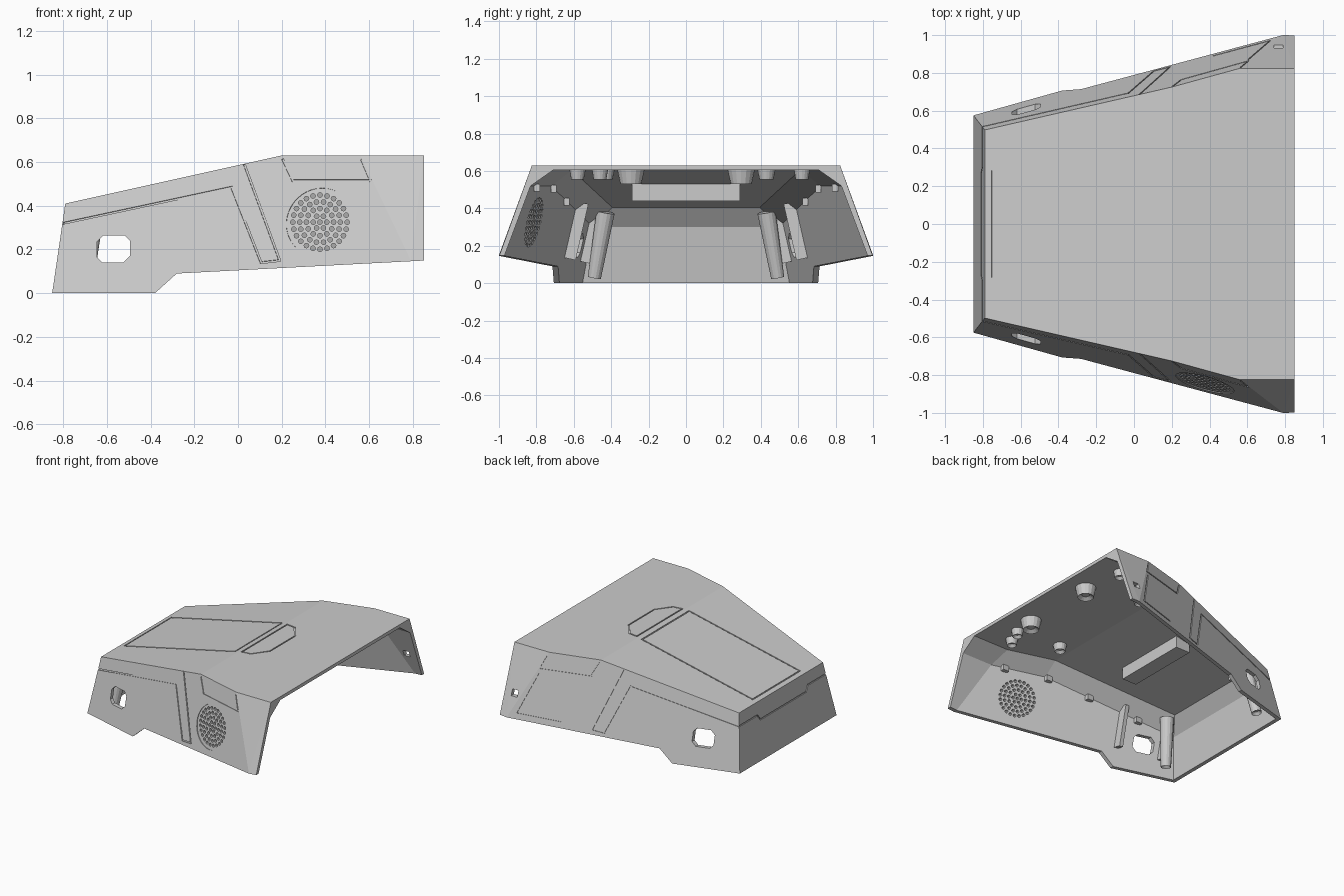
import bpy, bmesh, math
from mathutils import Vector, Matrix

if "Cube" in bpy.data.objects:
    bpy.data.objects.remove(bpy.data.objects["Cube"])

grey = bpy.data.materials.new("light grey plastic")
grey.diffuse_color = (0.6, 0.6, 0.6, 1)
grey.use_nodes = True
grey.node_tree.nodes["Principled BSDF"].inputs["Base Color"].default_value = grey.diffuse_color


def make(name, bm):
    bmesh.ops.recalc_face_normals(bm, faces=bm.faces[:])
    me = bpy.data.meshes.new(name)
    bm.to_mesh(me)
    bm.free()
    me.materials.append(grey)
    ob = bpy.data.objects.new(name, me)
    bpy.context.scene.collection.objects.link(ob)
    return ob


def hull(name, pts):
    """Convex solid from half of its points, mirrored in y."""
    bm = bmesh.new()
    for x, y, z in pts:
        for s in (1, -1):
            bm.verts.new((x, s * y, z))
    bmesh.ops.convex_hull(bm, input=bm.verts[:])
    bmesh.ops.delete(bm, geom=[v for v in bm.verts if not v.link_faces], context='VERTS')
    bmesh.ops.dissolve_limit(bm, angle_limit=0.03, verts=bm.verts[:], edges=bm.edges[:])
    return make(name, bm)


def prism(bm, profile, y0, y1):
    a = [bm.verts.new((x, y0, z)) for x, z in profile]
    b = [bm.verts.new((x, y1, z)) for x, z in profile]
    bm.faces.new(a)
    bm.faces.new(b[::-1])
    for i in range(len(a)):
        j = (i + 1) % len(a)
        bm.faces.new((a[j], a[i], b[i], b[j]))


def bar(bm, p, q, n, w, d, extend=0.0):
    """Box from p to q, w wide and d deep along n."""
    p, q, n = Vector(p), Vector(q), Vector(n)
    t = (q - p).normalized()
    s = n.cross(t).normalized()
    n = t.cross(s)
    m = Matrix((t, s, n)).transposed().to_4x4()
    m.translation = (p + q) / 2
    size = Matrix.Diagonal(((q - p).length + extend, w, d, 1))
    bmesh.ops.create_cube(bm, size=1, matrix=m @ size)


def cone(bm, p, q, r1, r2, sides):
    p, q = Vector(p), Vector(q)
    rot = (q - p).to_track_quat('Z', 'Y').to_matrix().to_4x4()
    return bmesh.ops.create_cone(bm, cap_ends=True, segments=sides, radius1=r1, radius2=r2,
                                 depth=(q - p).length,
                                 matrix=Matrix.Translation((p + q) / 2) @ rot)['verts']


def cut(ob, cutter):
    cutter.hide_render = True
    mod = ob.modifiers.new("cut", 'BOOLEAN')
    mod.operation = 'DIFFERENCE'
    mod.solver = 'EXACT'
    mod.use_self = True
    mod.object = cutter
    bpy.context.view_layer.update()
    dg = bpy.context.evaluated_depsgraph_get()
    me = bpy.data.meshes.new_from_object(ob.evaluated_get(dg))
    ob.modifiers.clear()
    if len(me.polygons):
        ob.data = me
    bpy.data.objects.remove(cutter)


def side(x, z):
    return 0.575 + 0.28 * (x + 0.85) - 0.2287 * z


def top(x):
    return min(0.63, 0.41 + 0.2222 * (x + 0.79))


# shell: tapered outer hull, stepped lower edge, hollow inside open below and behind
shell = hull("shell", [(-0.85, 0.575, 0), (-0.79, 0.498, 0.41), (0.2, 0.725, 0.63),
                       (0.56, 0.824, 0.63), (0.85, 0.824, 0.63), (0.79, 1.0, 0.15),
                       (0.85, 1.051, 0)])
bm = bmesh.new()
prism(bm, [(-0.38, -0.2), (-0.38, 0), (-0.28, 0.09), (0.9, 0.152), (0.9, -0.2)], -1.3, 1.3)
cut(shell, make("lower_cutter", bm))
cut(shell, hull("hollow_cutter", [
    (-0.835, side(-0.835, -0.1) - 0.03, -0.1), (-0.776, side(-0.776, 0.3) - 0.03, 0.3),
    (-0.70, 0.394, 0.405), (0.2, side(0.2, 0.52) - 0.03, 0.52), (0.596, 0.831, 0.52),
    (0.95, 0.831, 0.52), (0.2, 0.61, 0.605), (0.55, 0.71, 0.605), (0.95, 0.71, 0.605),
    (0.92, 1.0635, -0.1), (0.95, 1.0635, -0.1)]))

# window through both sides and a small slot on one side
bm = bmesh.new()
prism(bm, [(-0.62, 0.14), (-0.525, 0.14), (-0.495, 0.17), (-0.495, 0.24), (-0.52, 0.265),
           (-0.615, 0.265), (-0.645, 0.235), (-0.645, 0.165)], -1.2, 1.2)
prism(bm, [(0.74, 0.29), (0.79, 0.29), (0.79, 0.335), (0.74, 0.335)], 0.8, 1.2)
cut(shell, make("window_cutter", bm))

# speaker: shallow round recess, then rings of through holes
cx, cz = 0.375, 0.325
centre = Vector((cx, -side(cx, cz), cz))
out = Vector((-0.28, -1, 0.2287)).normalized()
bm = bmesh.new()
cone(bm, centre - out * 0.005, centre + out * 0.05, 0.16, 0.16, 40)
cut(shell, make("speaker_recess_cutter", bm))
bm = bmesh.new()
for ring in range(5):
    for k in range(max(1, 6 * ring)):
        a = math.tau * k / max(1, 6 * ring)
        x, z = cx + 0.031 * ring * math.cos(a), cz + 0.031 * ring * math.sin(a)
        y = -side(x, z)
        cone(bm, (x, y - 0.05, z), (x, y + 0.1, z), 0.011, 0.011, 8)
cut(shell, make("speaker_hole_cutter", bm))

# panel grooves
bm = bmesh.new()
W, D = 0.009, 0.014


def groove(points, normal):
    for p, q in zip(points, points[1:]):
        bar(bm, p, q, normal, W, D, W)


lines = [[(-0.80, 0.32), (-0.03, 0.485), (0.105, 0.14), (0.19, 0.15), (0.03, 0.585)],
         [(0.205, 0.61), (0.25, 0.515), (0.605, 0.515), (0.565, 0.61)]]
extra = [[(0.605, 0.48), (0.72, 0.19), (0.42, 0.175)]]
for s in (1, -1):
    for line in lines + (extra if s > 0 else []):
        groove([(x, s * side(x, z), z) for x, z in line], (-0.28, s, 0.2287))
# seam across the nose, stepping down in the middle
seam = [(0.515, 0.32), (0.30, 0.32), (0.27, 0.28), (-0.27, 0.28), (-0.30, 0.32), (-0.515, 0.32)]
groove([(-0.85 + 0.1463 * z, y, z) for y, z in seam], (-1, 0, 0.1463))
# panels on the top
panel = [(-0.75, -0.28), (0.17, -0.28), (0.17, 0.28), (-0.75, 0.28), (-0.75, -0.28)]
groove([(x, y, top(x)) for x, y in panel], (-0.2222, 0, 1))
hatch = [(0.22, -0.27), (0.29, -0.26), (0.37, -0.15), (0.37, 0.15), (0.29, 0.26),
         (0.22, 0.27), (0.22, -0.27)]
groove([(x, y, 0.63) for x, y in hatch], (0, 0, 1))
cut(shell, make("groove_cutter", bm))


# screw bosses hanging under the top, with a dimple in each end
def boss(bm, p, q, r1, r2):
    verts = cone(bm, p, q, r1, r2, 16)
    caps = {f for v in verts for f in v.link_faces if len(f.verts) == 16}
    end = min(caps, key=lambda f: f.calc_center_median().z)
    bmesh.ops.inset_individual(bm, faces=[end], thickness=min(r1, r2) * 0.5, depth=0)
    bmesh.ops.translate(bm, verts=end.verts[:], vec=(Vector(p) - Vector(q)).normalized() * 0.02)


bm = bmesh.new()
for x, y, r, z in [(0.685, 0.295, 0.075, 0.53), (0.685, -0.295, 0.075, 0.53),
                   (0.31, -0.43, 0.05, 0.555), (0.31, 0.43, 0.05, 0.555),
                   (0.62, -0.58, 0.045, 0.555), (0.67, -0.46, 0.045, 0.555),
                   (0.65, 0.62, 0.045, 0.555)]:
    boss(bm, (x, y, 0.615), (x, y, z), r, r * 0.75)
make("ceiling_bosses", bm)

# corner screw posts in the nose
bm = bmesh.new()
for s in (1, -1):
    boss(bm, (-0.66, s * 0.43, 0.38), (-0.70, s * 0.49, 0.03), 0.05, 0.036)
make("corner_posts", bm)

# ribs beside the windows
bm = bmesh.new()
for s in (1, -1):
    for x, z0, z1 in [(-0.70, 0.11, 0.37), (-0.38, 0.13, 0.43)]:
        bar(bm, (x, s * (side(x, z0) - 0.055), z0), (x, s * (side(x, z1) - 0.055), z1),
            (0, s, 0), 0.03, 0.065)
make("window_ribs", bm)

# small clips along the upper corners
bm = bmesh.new()
for s in (1, -1):
    for x in (0.5, 0.18, -0.13, -0.5):
        z = top(x) - 0.12
        y = side(x, z) - 0.04
        bar(bm, (x - 0.025, s * y, z), (x + 0.025, s * y, z), (0, s, 0), 0.04, 0.03)
make("corner_clips", bm)

# cross block under the top
bm = bmesh.new()
prism(bm, [(-0.26, 0.44), (-0.14, 0.44), (-0.14, 0.54), (-0.26, 0.515)], -0.29, 0.29)
make("cross_block", bm)
